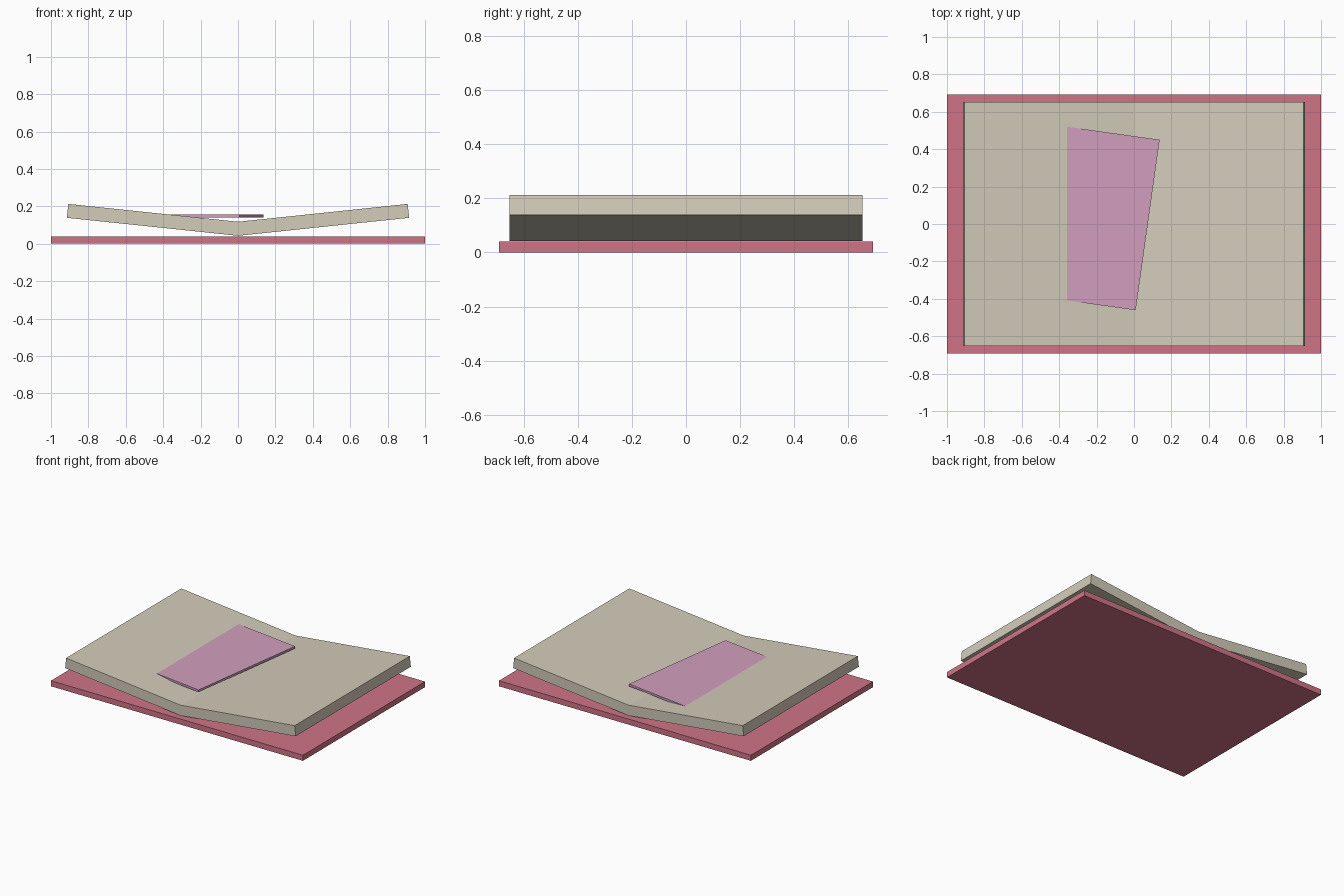
import bpy, bmesh, math
from mathutils import Matrix

if "Cube" in bpy.data.objects:
    bpy.data.objects.remove(bpy.data.objects["Cube"])


def material(name, rgb):
    m = bpy.data.materials.new(name)
    lin = [((c / 255 + 0.055) / 1.055) ** 2.4 for c in rgb]
    m.diffuse_color = (*lin, 1)
    m.use_nodes = True
    m.node_tree.nodes["Principled BSDF"].inputs["Base Color"].default_value = m.diffuse_color
    return m


def add_object(name, bm, mat):
    bmesh.ops.recalc_face_normals(bm, faces=bm.faces)
    me = bpy.data.meshes.new(name)
    bm.to_mesh(me)
    bm.free()
    me.materials.append(mat)
    ob = bpy.data.objects.new(name, me)
    bpy.context.collection.objects.link(ob)
    return ob


def box(name, size, centre, mat, turn=0):
    bm = bmesh.new()
    bmesh.ops.create_cube(bm, size=1, matrix=Matrix.Translation(centre)
                          @ Matrix.Rotation(math.radians(turn), 4, 'Z')
                          @ Matrix.Diagonal((*size, 1)))
    return add_object(name, bm, mat)


rose = material("rose cover", (208, 116, 134))
cream = material("cream paper", (211, 204, 186))
pink = material("pink sheet", (210, 158, 190))

# Flat cover board
box("cover", (2.0, 1.384, 0.04), (0, 0, 0.02), rose)

# Open page blocks: each side rises outwards by six degrees
tilt, width, thick, half_depth = math.radians(6), 0.92, 0.0745, 0.653
for side, name in ((-1, "left_pages"), (1, "right_pages")):
    x, z = width * math.cos(tilt), 0.0425 + width * math.sin(tilt)
    profile = [(0, 0.0425), (x, z),
               (x - thick * math.sin(tilt), z + thick * math.cos(tilt)),
               (0, 0.0425 + thick / math.cos(tilt))]
    bm = bmesh.new()
    face = bm.faces.new([bm.verts.new((side * px, -half_depth, pz)) for px, pz in profile])
    out = bmesh.ops.extrude_face_region(bm, geom=[face])
    bmesh.ops.translate(bm, vec=(0, 2 * half_depth, 0),
                        verts=[v for v in out["geom"] if isinstance(v, bmesh.types.BMVert)])
    add_object(name, bm, cream)

# Loose sheet, slightly turned, tucked into the left pages
box("loose_sheet", (0.62, 0.92, 0.016), (-0.234, 0.038, 0.147), pink, turn=-8)
